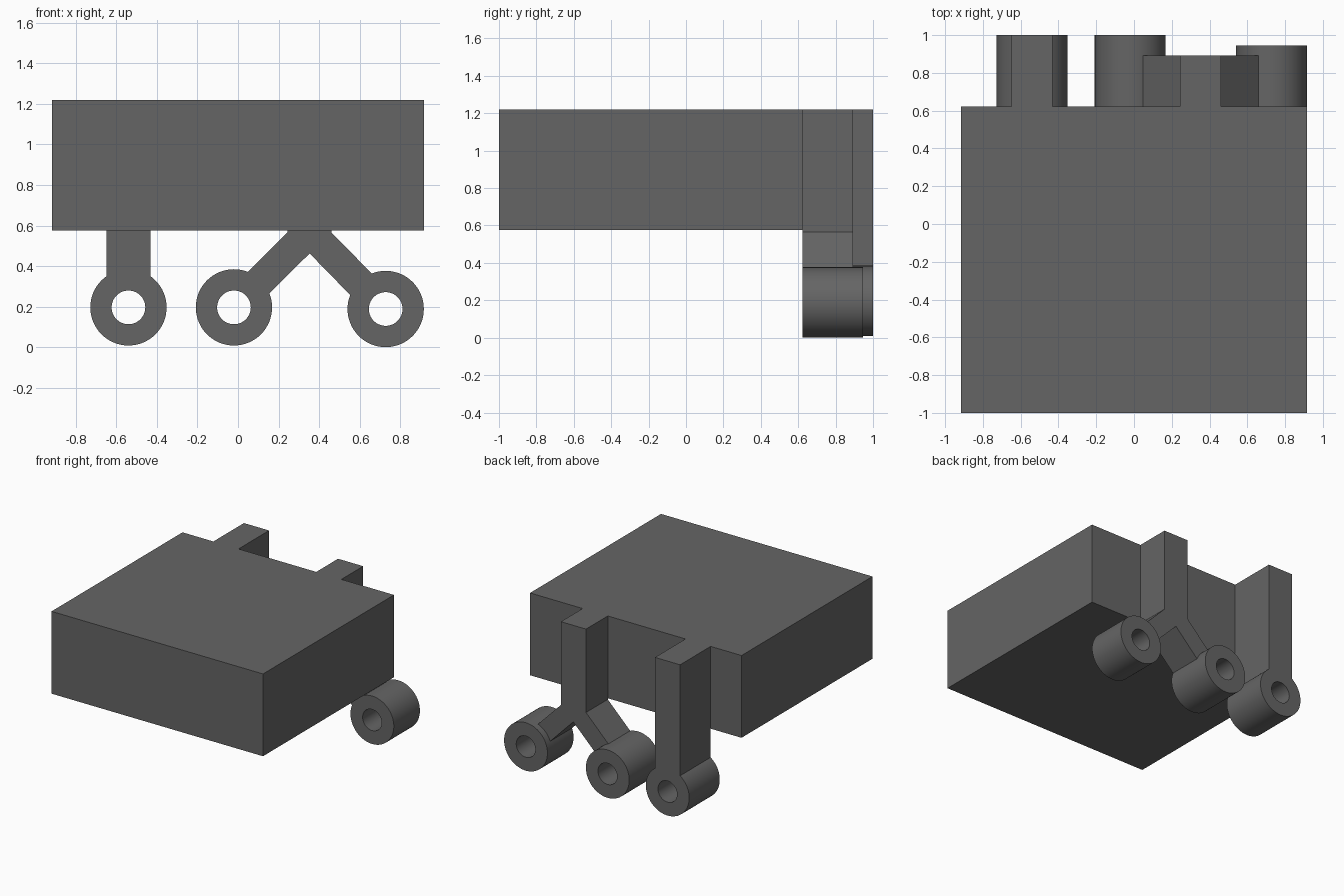
import bpy, bmesh, math

cube = bpy.data.objects.get("Cube")
if cube:
    bpy.data.objects.remove(cube, do_unlink=True)

# Single grey material
grey = bpy.data.materials.new("dark_grey")
grey.use_nodes = True
COLOUR = (0.13, 0.13, 0.13, 1)
grey.diffuse_color = COLOUR
grey.node_tree.nodes["Principled BSDF"].inputs["Base Color"].default_value = COLOUR

BACK = 0.622             # rear face of the body
TOP, UNDER = 1.22, 0.575
R_OUT, R_HOLE = 0.188, 0.083


def arc(centre, radius, start, end, steps):
    """Points on an arc in the x-z plane, angles in degrees."""
    return [(centre[0] + radius * math.cos(math.radians(start + (end - start) * i / steps)),
             centre[1] + radius * math.sin(math.radians(start + (end - start) * i / steps)))
            for i in range(steps + 1)]


def finish(name, bm, smooth=False):
    bmesh.ops.recalc_face_normals(bm, faces=bm.faces)
    mesh = bpy.data.meshes.new(name)
    bm.to_mesh(mesh)
    bm.free()
    mesh.materials.append(grey)
    obj = bpy.data.objects.new(name, mesh)
    bpy.context.collection.objects.link(obj)
    if smooth:
        bpy.ops.object.select_all(action='DESELECT')
        obj.select_set(True)
        bpy.context.view_layer.objects.active = obj
        bpy.ops.object.shade_smooth_by_angle(angle=math.radians(30))
    return obj


def extrude_profile(name, points, y0, y1):
    """Extrude an x-z outline along y."""
    bm = bmesh.new()
    face = bm.faces.new([bm.verts.new((x, y0, z)) for x, z in points])
    out = bmesh.ops.extrude_face_region(bm, geom=[face], use_keep_orig=True)
    moved = [g for g in out["geom"] if isinstance(g, bmesh.types.BMVert)]
    bmesh.ops.translate(bm, verts=moved, vec=(0, y1 - y0, 0))
    return finish(name, bm)


def sleeve(name, centre, y1, n=64):
    """Hollow cylinder along y."""
    bm = bmesh.new()
    loops = []
    for radius, y in ((R_OUT, BACK), (R_OUT, y1), (R_HOLE, y1), (R_HOLE, BACK)):
        loops.append([bm.verts.new((x, y, z)) for x, z in arc(centre, radius, 0, 360, n)[:-1]])
    for k in range(4):
        a, b = loops[k], loops[(k + 1) % 4]
        for i in range(n):
            j = (i + 1) % n
            bm.faces.new((a[i], a[j], b[j], b[i]))
    return finish(name, bm, smooth=True)


# Main block
extrude_profile("body_block", [(-0.917, UNDER), (0.917, UNDER), (0.917, TOP), (-0.917, TOP)],
                -1.0, BACK)

# Hollow sleeves
right_c, middle_c, left_c = (-0.54, 0.197), (-0.02, 0.197), (0.728, 0.189)
sleeve("right_sleeve", right_c, 1.0)
sleeve("middle_sleeve", middle_c, 1.0)
sleeve("left_sleeve", left_c, 0.945)

# Straight post, its foot curved to sit in the sleeve wall
R_SEAT = R_OUT - 0.004
half = math.degrees(math.asin(0.109 / R_SEAT))
foot = arc(right_c, R_SEAT, 90 + half, 90 - half, 12)
extrude_profile("right_post", foot + [(foot[-1][0], TOP), (foot[0][0], TOP)], BACK, 1.0)

# Forked post with two diagonal arms
half = math.degrees(math.asin(0.075 / R_SEAT))
fork = arc(middle_c, R_SEAT, 45 + half, 45 - half, 10)
fork += [(0.353, 0.463)]
fork += arc(left_c, R_SEAT, 135 + half, 135 - half, 10)
fork += [(0.461, 0.566), (0.461, TOP), (0.243, TOP), (0.243, 0.566)]
extrude_profile("forked_post", fork, BACK, 0.892)
